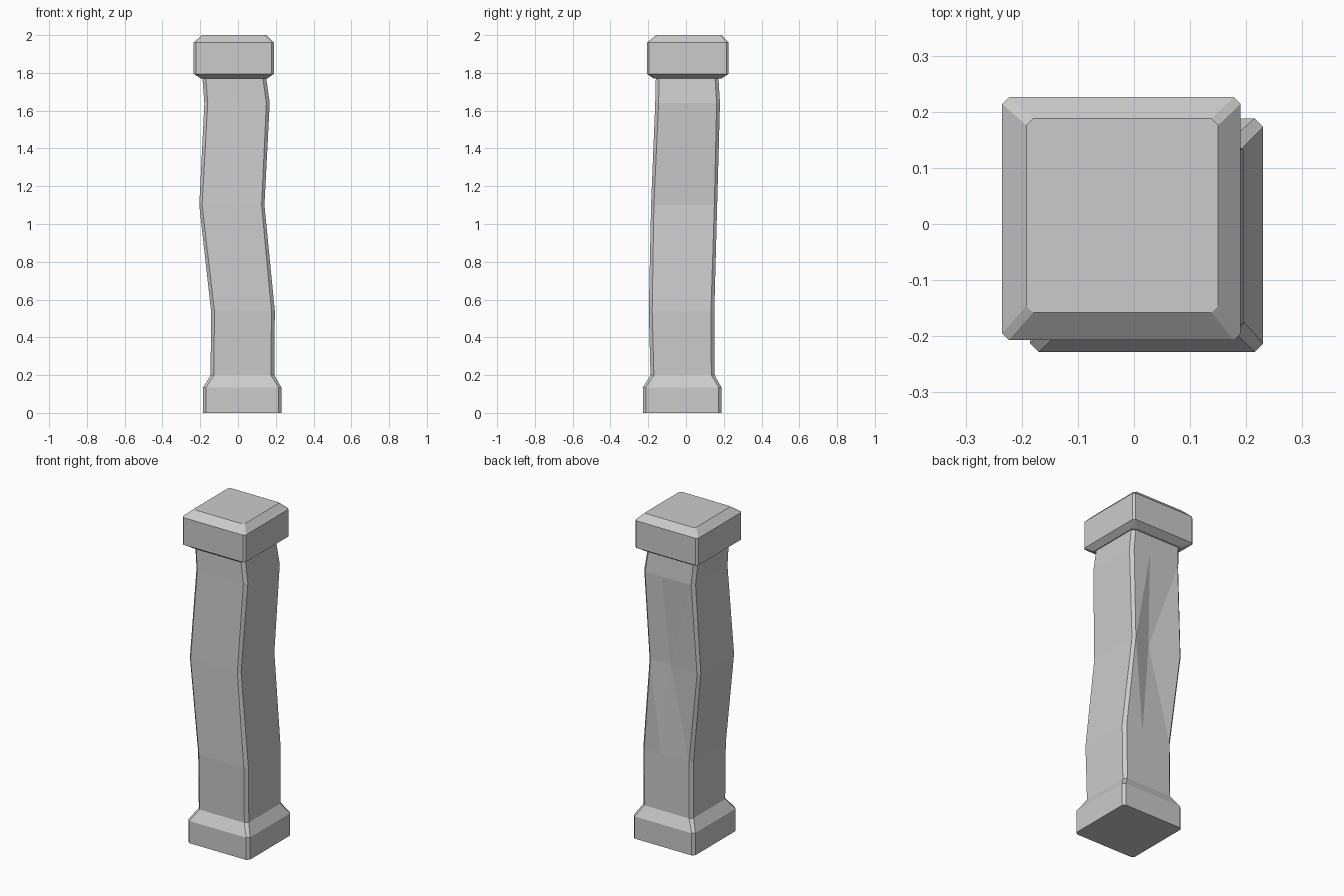
import bpy, bmesh

if "Cube" in bpy.data.objects:
    bpy.data.objects.remove(bpy.data.objects["Cube"])


def ring(x0, x1, y0, y1, z, c, dent):
    """Chamfered rectangle, with one extra point along the back side."""
    return [(x0 + c, y0, z), (x1 - c, y0, z), (x1, y0 + c, z), (x1, y1 - c, z),
            (x1 - c, y1, z), (x1 - 0.13, y1 - dent, z), (x0 + c, y1, z),
            (x0, y1 - c, z), (x0, y0 + c, z)]


def loft(name, sections):
    bm = bmesh.new()
    rings = [[bm.verts.new(p) for p in ring(*s)] for s in sections]
    n = len(rings[0])
    for a, b in zip(rings, rings[1:]):
        for i in range(n):
            j = (i + 1) % n
            bm.faces.new((a[i], a[j], b[j], b[i]))
    bm.faces.new(rings[0][::-1])
    bm.faces.new(rings[-1])
    # flat, stone-cut facets
    bmesh.ops.triangulate(bm, faces=[f for f in bm.faces if len(f.verts) == 4])
    bmesh.ops.recalc_face_normals(bm, faces=bm.faces)
    mesh = bpy.data.meshes.new(name)
    bm.to_mesh(mesh)
    bm.free()
    ob = bpy.data.objects.new(name, mesh)
    bpy.context.collection.objects.link(ob)


# whole crooked pillar: x0, x1, y0, y1, z, corner chamfer, back dent
loft("crooked_stone_pillar", [
    # base block and its sloped shoulder
    (-0.185, 0.23, -0.228, 0.188, 0.00, 0.015, 0),
    (-0.185, 0.23, -0.228, 0.188, 0.135, 0.015, 0),
    (-0.145, 0.192, -0.188, 0.152, 0.20, 0.018, 0),
    # leaning shaft with a shallow gouge in the back
    (-0.143, 0.195, -0.197, 0.150, 0.54, 0.018, 0),
    (-0.205, 0.140, -0.185, 0.165, 1.10, 0.015, 0.03),
    (-0.178, 0.168, -0.163, 0.180, 1.64, 0.018, 0),
    (-0.188, 0.150, -0.160, 0.172, 1.77, 0.018, 0),
    # cap block with bevelled rims
    (-0.195, 0.155, -0.170, 0.187, 1.77, 0.018, 0),
    (-0.235, 0.19, -0.207, 0.226, 1.795, 0.012, 0),
    (-0.235, 0.19, -0.207, 0.226, 1.96, 0.012, 0),
    (-0.192, 0.150, -0.158, 0.188, 2.00, 0.012, 0),
])
